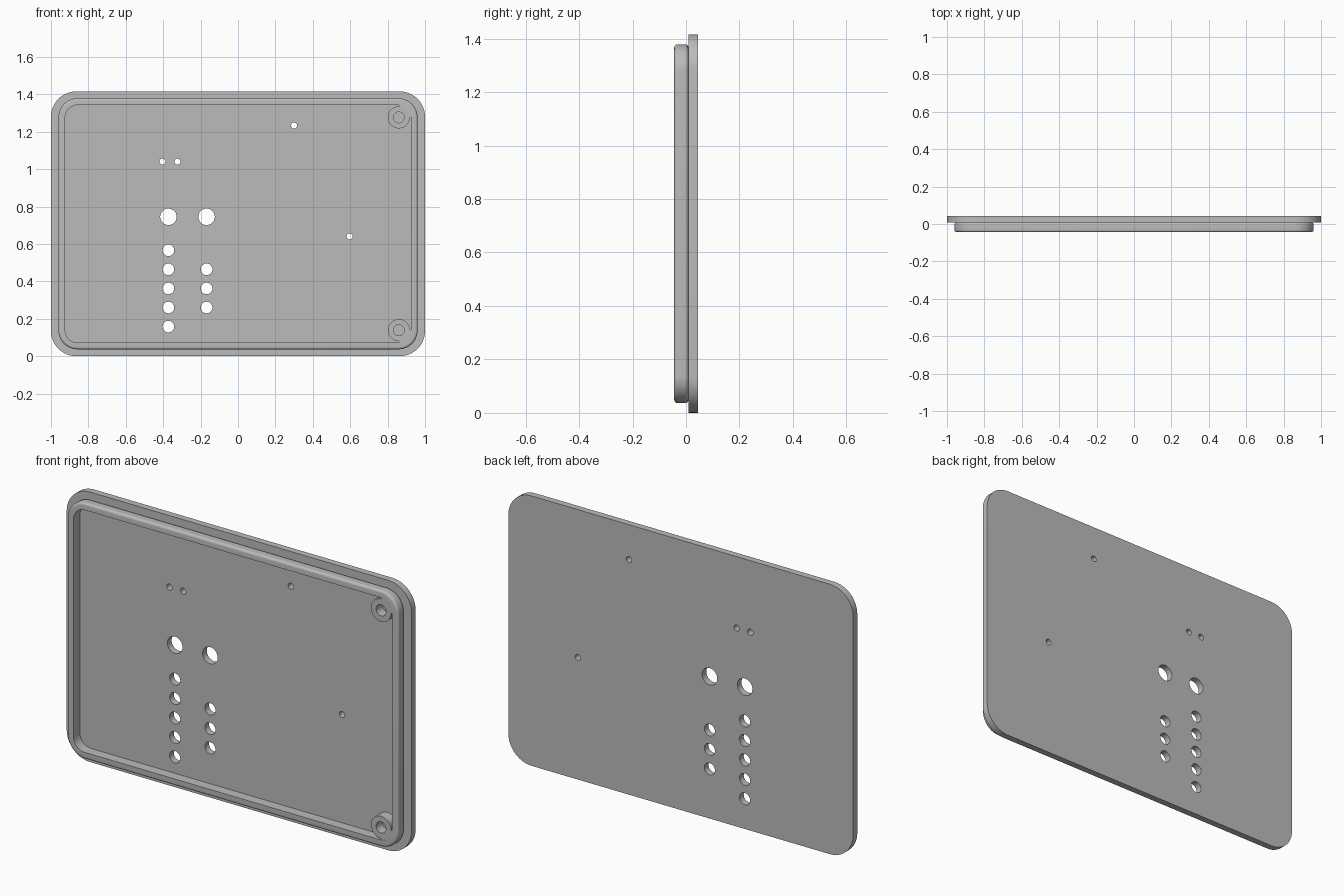
import bpy, bmesh
from math import sin, cos, pi, radians

cube = bpy.data.objects.get("Cube")
if cube:
    bpy.data.objects.remove(cube, do_unlink=True)

grey = bpy.data.materials.new("plain grey")
grey.use_nodes = True
colour = (0.5, 0.5, 0.5, 1)
grey.diffuse_color = colour
grey.node_tree.nodes["Principled BSDF"].inputs["Base Color"].default_value = colour

FRONT, SEAM, BACK = -0.044, 0.009, 0.044
MID = 0.7075


def arc(cx, cz, r, start, end, n):
    return [(cx + r * cos(radians(start + (end - start) * i / n)),
             cz + r * sin(radians(start + (end - start) * i / n))) for i in range(n + 1)]


def circle(cx, cz, r, n=32):
    return arc(cx, cz, r, 0, 360, n)[:-1]


def rounded_rect(hx, hz, r, n=12):
    pts = []
    for k, (sx, sz) in enumerate([(1, 1), (-1, 1), (-1, -1), (1, -1)]):
        pts += arc(sx * (hx - r), MID + sz * (hz - r), r, k * 90, k * 90 + 90, n)
    return pts


def finish(name, bm):
    bmesh.ops.remove_doubles(bm, verts=bm.verts, dist=0.0001)
    bmesh.ops.recalc_face_normals(bm, faces=bm.faces)
    mesh = bpy.data.meshes.new(name)
    bm.to_mesh(mesh)
    bm.free()
    mesh.materials.clear()
    mesh.materials.append(grey)
    ob = bpy.data.objects.new(name, mesh)
    bpy.context.collection.objects.link(ob)
    bpy.ops.object.select_all(action='DESELECT')
    ob.select_set(True)
    bpy.context.view_layer.objects.active = ob
    bpy.ops.object.shade_smooth_by_angle(angle=radians(35))
    return ob


def slab(name, loops, y0, y1):
    """Flat filled outline with holes, extruded from y0 to y1."""
    cu = bpy.data.curves.new(name + " outline", 'CURVE')
    cu.dimensions = '2D'
    cu.fill_mode = 'BOTH'
    cu.extrude = (y1 - y0) / 2
    for pts in loops:
        sp = cu.splines.new('POLY')
        sp.points.add(len(pts) - 1)
        for p, (x, z) in zip(sp.points, pts):
            p.co = (x, z, 0, 1)
        sp.use_cyclic_u = True
    tmp = bpy.data.objects.new(name + " outline", cu)
    bpy.context.collection.objects.link(tmp)
    dg = bpy.context.evaluated_depsgraph_get()
    mesh = bpy.data.meshes.new_from_object(tmp.evaluated_get(dg))
    bm = bmesh.new()
    bm.from_mesh(mesh)
    for v in bm.verts:
        x, z, d = v.co
        v.co = (x, (y0 + y1) / 2 - d, z)
    bpy.data.objects.remove(tmp, do_unlink=True)
    bpy.data.curves.remove(cu)
    bpy.data.meshes.remove(mesh)
    return finish(name, bm)


# Back panel with its drilled holes
rows = [0.158 + 0.102 * i for i in range(5)]
holes = [circle(x, 0.745, 0.044) for x in (-0.372, -0.168)]
holes += [circle(-0.372, z, 0.031) for z in rows]
holes += [circle(-0.168, z, 0.031) for z in rows[1:4]]
holes += [circle(x, z, 0.016, 20) for x, z in
          [(-0.404, 1.04), (-0.324, 1.04), (0.3, 1.233), (0.597, 0.64)]]
slab("back_panel", [rounded_rect(1, MID, 0.135)] + holes, SEAM, BACK)

# Raised lip: rounded profile of (inset, y) swept round the panel
R = 0.012
profile = [(R - R * cos(a), SEAM - R + R * sin(a)) for a in [pi / 2 * i / 5 for i in range(5, -1, -1)]]
profile += [(R - R * cos(a), FRONT + R - R * sin(a)) for a in [pi / 2 * i / 5 for i in range(6)]]
profile += [(0.036, FRONT), (0.036, SEAM)]
bm = bmesh.new()
rings = [[bm.verts.new((x, y, z)) for x, z in rounded_rect(0.96 - d, 0.671 - d, 0.102 - d)]
         for d, y in profile]
for a, b in zip(rings, rings[1:] + rings[:1]):
    for i in range(len(a)):
        j = (i + 1) % len(a)
        bm.faces.new((a[i], a[j], b[j], b[i]))
finish("lip", bm)

# Screw bosses blended into the two left-hand corners
for name, s in [("upper_boss", 1), ("lower_boss", -1)]:
    cx, dz = 0.86, 0.569
    outline = arc(cx, dz, 0.059, 90, 360, 30) + arc(cx, dz, 0.074, 0, 90, 12)
    bore = circle(cx, dz, 0.029)
    slab(name, [[(x, MID + s * z) for x, z in loop] for loop in (outline, bore)],
         FRONT + 0.0005, SEAM + 0.001)
